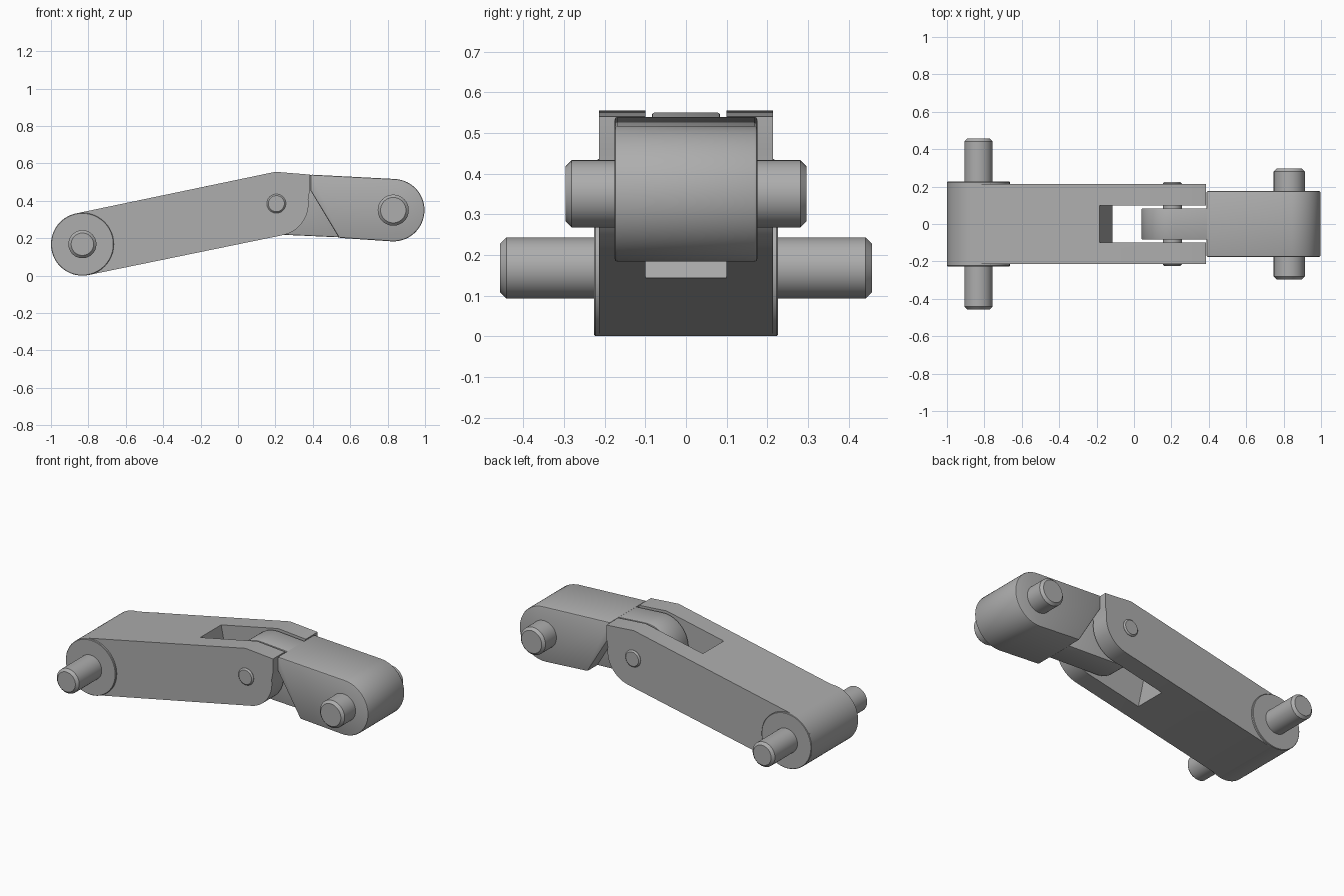
import bpy, bmesh
from math import sin, cos, radians, pi
from mathutils import Matrix, Vector

cube = bpy.data.objects.get("Cube")
if cube:
    bpy.data.objects.remove(cube, do_unlink=True)

GREY = (0.42, 0.42, 0.42, 1)
metal = bpy.data.materials.new("plain grey metal")
metal.use_nodes = True
metal.diffuse_color = GREY
metal.node_tree.nodes["Principled BSDF"].inputs["Base Color"].default_value = GREY

HINGE = (0.205, 0.385)
REAR = (-0.832, 0.168)
TIP = (0.83, 0.35)


def arc(centre, radius, start, end, steps=24):
    """Points along an arc in the xz plane, angles in degrees."""
    angles = [radians(start + (end - start) * i / steps) for i in range(steps + 1)]
    return [(centre[0] + radius * cos(a), centre[1] + radius * sin(a)) for a in angles]


def activate(obj):
    bpy.ops.object.select_all(action='DESELECT')
    obj.select_set(True)
    bpy.context.view_layer.objects.active = obj


def extrude(name, profile, half_width):
    """Extrude an xz outline symmetrically along y."""
    bm = bmesh.new()
    face = bm.faces.new([bm.verts.new((x, -half_width, z)) for x, z in profile])
    result = bmesh.ops.extrude_face_region(bm, geom=[face])
    moved = [v for v in result["geom"] if isinstance(v, bmesh.types.BMVert)]
    bmesh.ops.translate(bm, verts=moved, vec=(0, 2 * half_width, 0))
    bmesh.ops.recalc_face_normals(bm, faces=bm.faces)
    mesh = bpy.data.meshes.new(name)
    bm.to_mesh(mesh)
    bm.free()
    obj = bpy.data.objects.new(name, mesh)
    bpy.context.collection.objects.link(obj)
    mesh.materials.append(metal)
    return obj


def finish(obj, bevel=0.0):
    activate(obj)
    if bevel:
        mod = obj.modifiers.new("edge", 'BEVEL')
        mod.width = bevel
        mod.segments = 2
        mod.limit_method = 'ANGLE'
        mod.angle_limit = radians(50)
        bpy.ops.object.modifier_apply(modifier=mod.name)
    bpy.ops.object.shade_smooth_by_angle(angle=radians(30))


def pin(name, centre, radius, half_length, chamfer):
    """Round pin along y with chamfered ends."""
    bm = bmesh.new()
    bmesh.ops.create_cone(bm, cap_ends=True, segments=48, radius1=radius,
                          radius2=radius, depth=2 * half_length,
                          matrix=Matrix.Rotation(pi / 2, 4, 'X'))
    rims = [e for e in bm.edges if abs(e.verts[0].co.y - e.verts[1].co.y) < 0.001]
    bmesh.ops.bevel(bm, geom=rims, offset=chamfer, segments=1, affect='EDGES')
    mesh = bpy.data.meshes.new(name)
    bm.to_mesh(mesh)
    bm.free()
    obj = bpy.data.objects.new(name, mesh)
    obj.location = (centre[0], 0, centre[1])
    bpy.context.collection.objects.link(obj)
    mesh.materials.append(metal)
    finish(obj)


# Long forked arm
arm = extrude("forked_arm",
              arc(REAR, 0.168, 101.6, 281.6, 32)
              + arc(HINGE, 0.172, 281.6, 368)
              + [(0.385, 0.46), (0.385, 0.54), (0.2, 0.555)], 0.214)

# Slot through the fork, square to the arm
tilt = radians(11.6)
along = Vector((cos(tilt), sin(tilt)))
up = Vector((-sin(tilt), cos(tilt)))
base = Vector((-0.157, 0.347))
outline = [base - up * 0.5, base + along - up * 0.5, base + along + up * 0.5, base + up * 0.5]
cutter = extrude("slot_cutter", [tuple(p) for p in outline], 0.1)
cutter.hide_render = True
activate(arm)
cut = arm.modifiers.new("slot", 'BOOLEAN')
cut.operation = 'DIFFERENCE'
cut.solver = 'EXACT'
cut.object = cutter
bpy.ops.object.modifier_apply(modifier=cut.name)
bpy.data.objects.remove(cutter, do_unlink=True)
finish(arm)

# Round bosses and axle at the rear of the arm
pin("rear_boss", REAR, 0.168, 0.226, 0.003)
pin("rear_axle", REAR, 0.075, 0.457, 0.015)
pin("hinge_pin", HINGE, 0.051, 0.224, 0.008)

# Short link with a rounded tip
link = extrude("short_link",
               arc(TIP, 0.167, -93, 86, 32)
               + [(0.388, 0.54), (0.388, 0.455), (0.54, 0.202)], 0.176)
finish(link, 0.008)

# Tongue of the short link, seated in the fork
tongue = extrude("link_tongue",
                 arc(HINGE, 0.165, 86, 267, 32)
                 + [(0.56, 0.204), (0.56, 0.525)], 0.084)
finish(tongue, 0.006)

pin("tip_axle", TIP, 0.083, 0.296, 0.015)
